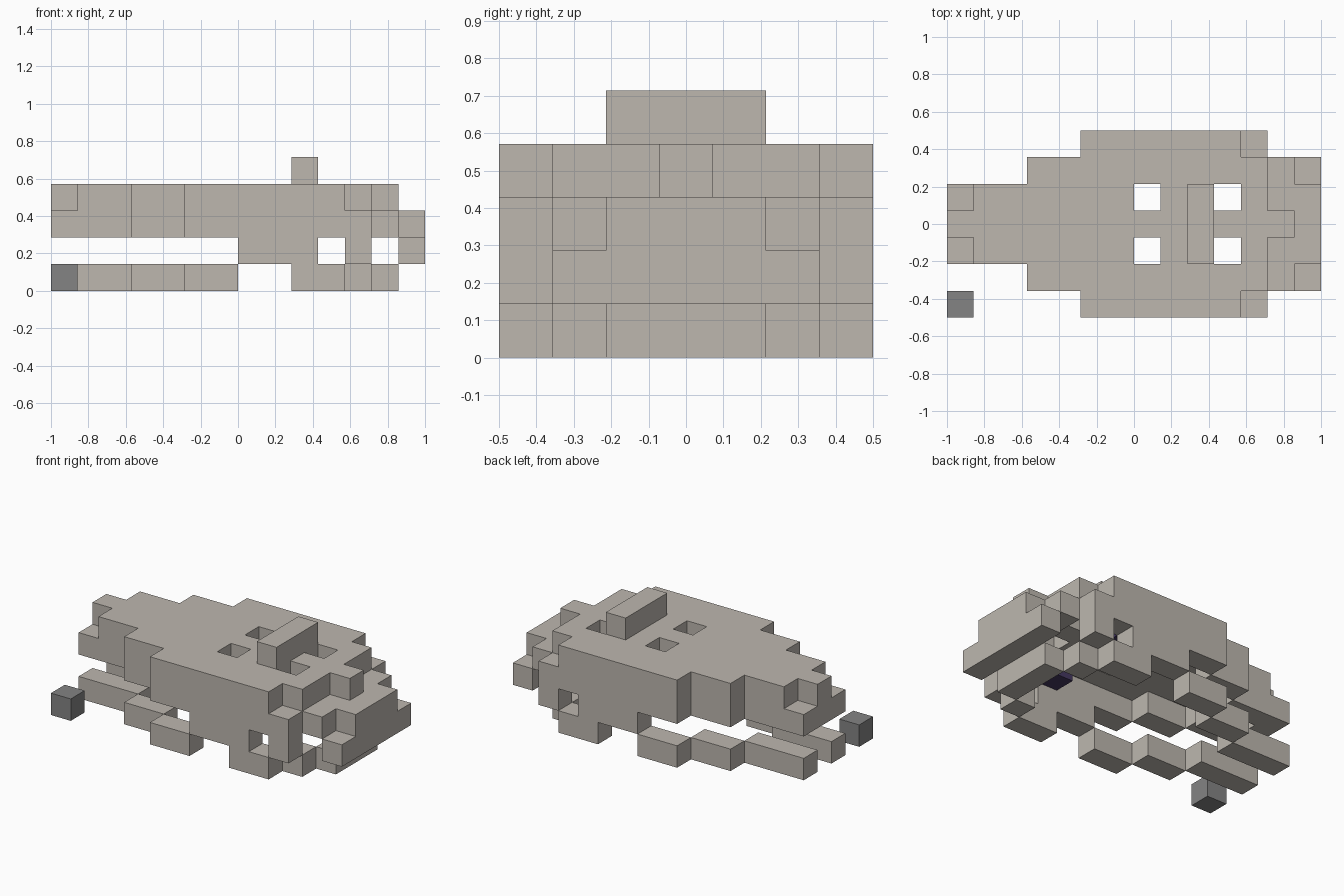
import bpy
import bmesh
from mathutils import Vector

U = 1 / 7                      # edge of one block
SIZE = Vector((14, 7, 0))      # footprint in blocks

cube = bpy.data.objects.get("Cube")
if cube:
    bpy.data.objects.remove(cube)


def material(name, rgb):
    m = bpy.data.materials.new(name)
    m.use_nodes = True
    m.diffuse_color = (*rgb, 1)
    m.node_tree.nodes["Principled BSDF"].inputs["Base Color"].default_value = (*rgb, 1)
    return m


BONE = material("bone", (0.51, 0.475, 0.43))
GREY = material("grey", (0.23, 0.23, 0.23))
VIOLET = material("dark violet", (0.06, 0.04, 0.12))


def span(xs, ys, zs):
    """Blocks filling inclusive ranges along x, y and z."""
    return {(x, y, z) for x in range(xs[0], xs[1] + 1)
            for y in range(ys[0], ys[1] + 1) for z in range(zs[0], zs[1] + 1)}


def both(cells):
    """Blocks plus their mirror image across the long axis."""
    return cells | {(x, 6 - y, z) for x, y, z in cells}


def blocks(name, cells, mat):
    """One object showing only the outer faces of the joined blocks."""
    bm = bmesh.new()
    for c in cells:
        for axis in range(3):
            for side in (0, 1):
                near = list(c)
                near[axis] += 2 * side - 1
                if tuple(near) in cells:
                    continue
                a, b = (axis + 1) % 3, (axis + 2) % 3
                ring = []
                for s, t in ((0, 0), (1, 0), (1, 1), (0, 1)):
                    p = Vector(c)
                    p[axis] += side
                    p[a] += s
                    p[b] += t
                    ring.append(bm.verts.new((p - SIZE / 2) * U))
                bm.faces.new(ring if side else ring[::-1])
    bmesh.ops.remove_doubles(bm, verts=bm.verts, dist=U / 100)
    bmesh.ops.dissolve_limit(bm, angle_limit=0.01, verts=bm.verts, edges=bm.edges)
    mesh = bpy.data.meshes.new(name)
    bm.to_mesh(mesh)
    bm.free()
    mesh.materials.append(mat)
    bpy.context.collection.objects.link(bpy.data.objects.new(name, mesh))


# Flat skull roof, stepped in plan, with two pairs of openings
roof = (span((0, 0), (3, 3), (3, 3)) | span((1, 2), (2, 4), (3, 3))
        | span((3, 4), (1, 5), (3, 3)) | span((5, 10), (0, 6), (3, 3))
        | span((11, 11), (1, 5), (3, 3)) | span((12, 12), (3, 3), (3, 3)))
openings = both(span((7, 7), (2, 2), (3, 3)) | span((10, 10), (2, 2), (3, 3)))
blocks("skull_roof", roof - openings, BONE)

# Crest across the roof
blocks("crest", span((9, 9), (2, 4), (4, 4)), BONE)

# Upper jaw rim that follows the outline of the roof
rim = both(span((0, 2), (2, 2), (2, 2)) | span((3, 4), (1, 1), (2, 2))
           | span((5, 11), (0, 0), (2, 2)))
blocks("upper_jaw", rim | span((0, 0), (3, 3), (2, 2)), BONE)

# Cheek walls in front of and behind the side openings
blocks("cheeks", both(span((7, 9), (0, 0), (1, 1)) | span((11, 11), (0, 0), (1, 1))), BONE)

# Back of the skull
back = (span((12, 12), (1, 5), (2, 2)) | span((13, 13), (2, 4), (2, 2))
        | span((13, 13), (1, 5), (1, 1)))
blocks("skull_back", back, BONE)

# Lower jaw arms
arms = both(span((0, 2), (2, 2), (0, 0)) | span((3, 4), (1, 1), (0, 0))
            | span((5, 6), (0, 0), (0, 0)))
blocks("lower_jaw", arms, BONE)

# Jaw hinge around the rear
hinge = both(span((9, 10), (0, 0), (0, 0)) | span((11, 11), (1, 1), (0, 0)))
blocks("jaw_hinge", hinge | span((12, 12), (2, 4), (0, 0)), BONE)

# Eyes inside the skull and the loose block beside the snout
blocks("eyes", both(span((9, 9), (1, 1), (2, 2))), VIOLET)
blocks("loose_block", span((0, 0), (0, 0), (0, 0)), GREY)
